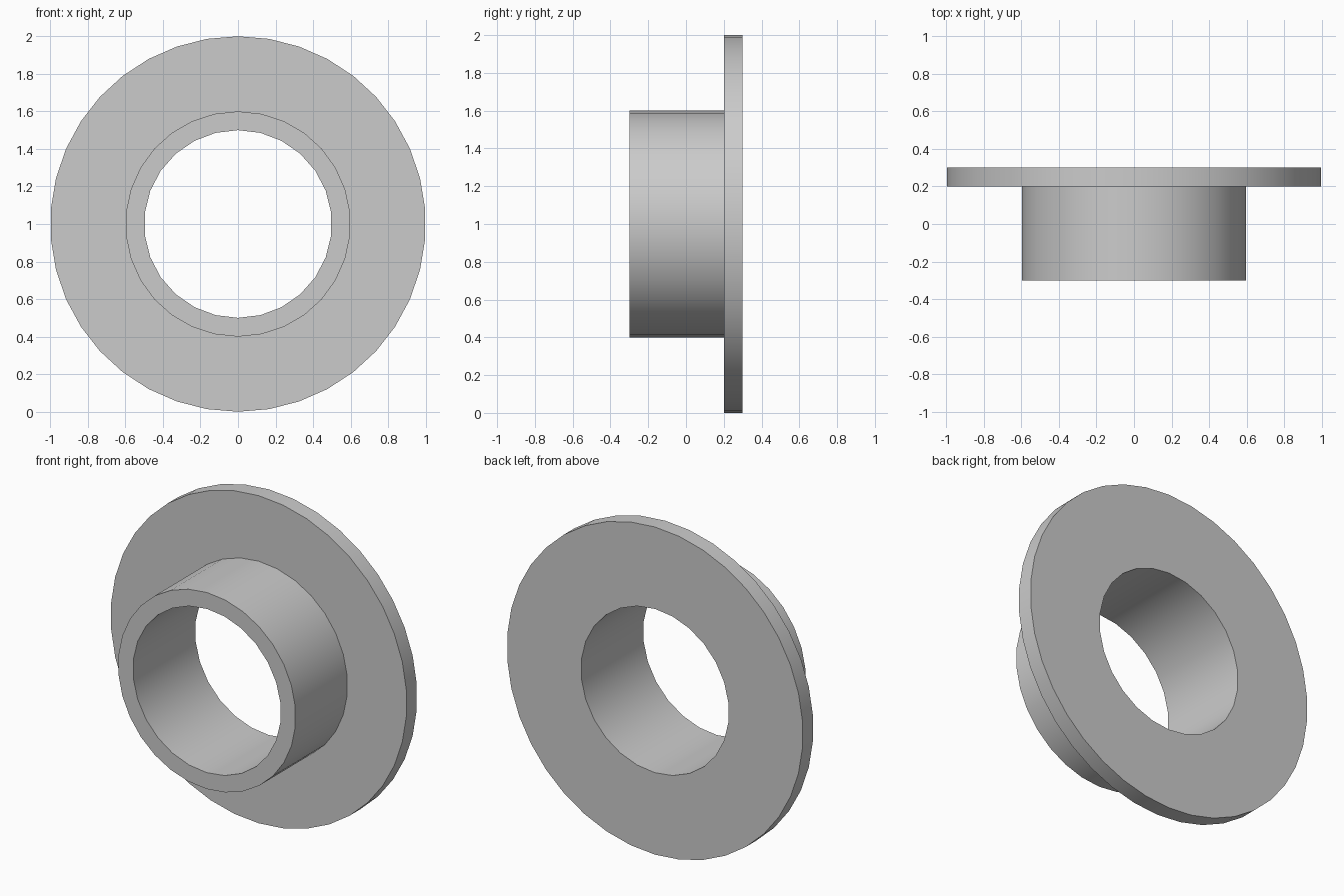
import bpy
import bmesh
from math import sin, cos, tau, radians

if "Cube" in bpy.data.objects:
    bpy.data.objects.remove(bpy.data.objects["Cube"], do_unlink=True)

FRONT, STEP, BACK = -0.3, 0.2, 0.3   # depths of hub face, flange face, back face
BORE, HUB, RIM = (0.5, 26), (0.6, 30), (1.0, 38)   # radius and number of sides

bm = bmesh.new()


def ring(size, y):
    """Closed loop of edges around the y axis, with a corner at the top."""
    radius, sides = size
    verts = [bm.verts.new((radius * sin(tau * i / sides), y,
                           1 + radius * cos(tau * i / sides)))
             for i in range(sides)]
    return [bm.edges.new((verts[i - 1], verts[i])) for i in range(sides)]


bore_front, bore_back = ring(BORE, FRONT), ring(BORE, BACK)
hub_front, hub_back = ring(HUB, FRONT), ring(HUB, STEP)
rim_front, rim_back = ring(RIM, STEP), ring(RIM, BACK)

# Round walls: bore, hub and flange rim
for a, b in ((bore_front, bore_back), (hub_front, hub_back), (rim_front, rim_back)):
    bmesh.ops.bridge_loops(bm, edges=a + b)

# Flat annular faces: hub end, flange front and flange back
for inner, outer, facing in ((bore_front, hub_front, -1),
                             (hub_back, rim_front, -1),
                             (bore_back, rim_back, 1)):
    bmesh.ops.triangle_fill(bm, edges=inner + outer, use_beauty=True,
                            normal=(0, facing, 0))

bmesh.ops.recalc_face_normals(bm, faces=bm.faces)
mesh = bpy.data.meshes.new("flanged_bushing")
bm.to_mesh(mesh)
bm.free()

# Plain grey finish
grey = bpy.data.materials.new("light grey")
grey.use_nodes = True
colour = (0.6, 0.6, 0.6, 1)
grey.diffuse_color = colour
grey.node_tree.nodes["Principled BSDF"].inputs["Base Color"].default_value = colour
mesh.materials.append(grey)

bushing = bpy.data.objects.new("flanged_bushing", mesh)
bpy.context.collection.objects.link(bushing)
bpy.ops.object.select_all(action="DESELECT")
bushing.select_set(True)
bpy.context.view_layer.objects.active = bushing
bpy.ops.object.shade_smooth_by_angle(angle=radians(30))
